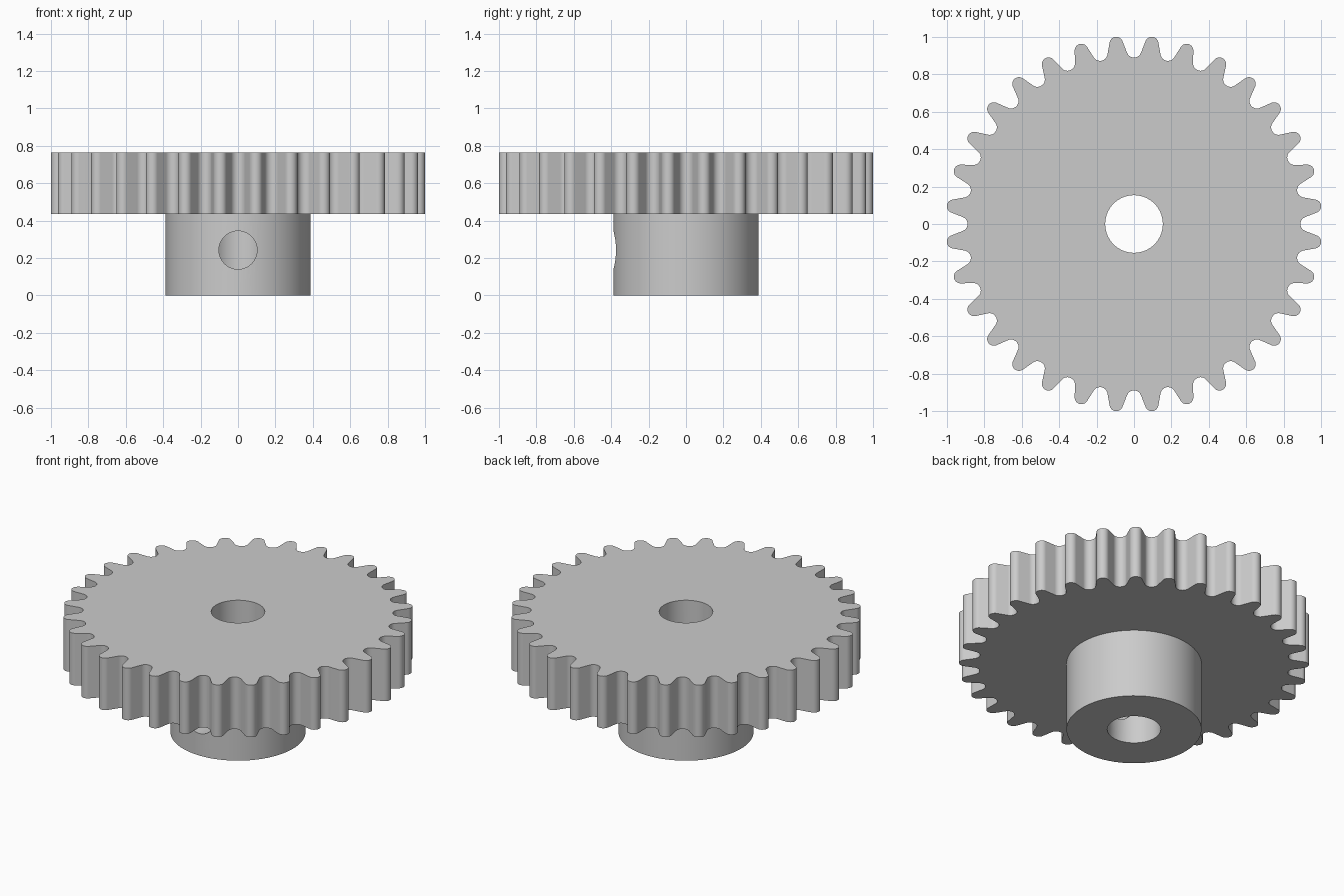
import bpy, bmesh
from math import pi, sin, cos, acos, atan2, hypot, radians

old = bpy.data.objects.get("Cube")
if old:
    bpy.data.objects.remove(old, do_unlink=True)

TEETH = 32
HALF = pi / TEETH
PLATE_Z, TOP_Z = 0.435, 0.765
TIP_R, TIP_C = 0.036, 0.969      # tooth tip arc: radius, distance from axis
ROOT_R, ROOT_C = 0.04, 0.93      # gap arc
HUB_R, BORE_R = 0.388, 0.154

steel = bpy.data.materials.new("grey_steel")
steel.use_nodes = True
GREY = (0.6, 0.6, 0.6, 1)
steel.diffuse_color = GREY
steel.node_tree.nodes["Principled BSDF"].inputs["Base Color"].default_value = GREY


def arc(cx, cy, r, a0, a1, n):
    return [(cx + r * cos(a0 + (a1 - a0) * i / n),
             cy + r * sin(a0 + (a1 - a0) * i / n)) for i in range(n + 1)]


def gear_outline():
    # half a tooth, pointing along +y: tip arc, straight flank, gap arc
    gx, gy = ROOT_C * sin(HALF), ROOT_C * cos(HALF)
    dx, dy = gx, gy - TIP_C
    flank = atan2(dy, dx) + acos((TIP_R + ROOT_R) / hypot(dx, dy))
    half = arc(0, TIP_C, TIP_R, pi / 2, flank, 8)
    half += arc(gx, gy, ROOT_R, flank + pi, 1.5 * pi - HALF, 8)
    tooth = [(-x, y) for x, y in reversed(half[1:-1])] + half
    points = []
    for k in range(TEETH):
        a = -(2 * k + 1) * HALF
        points += [(x * cos(a) - y * sin(a), x * sin(a) + y * cos(a)) for x, y in tooth]
    return points


def prism(name, outline, z0, z1):
    bm = bmesh.new()
    face = bm.faces.new([bm.verts.new((x, y, z0)) for x, y in outline])
    ext = bmesh.ops.extrude_face_region(bm, geom=[face])
    verts = [v for v in ext["geom"] if isinstance(v, bmesh.types.BMVert)]
    bmesh.ops.translate(bm, verts=verts, vec=(0, 0, z1 - z0))
    bmesh.ops.recalc_face_normals(bm, faces=bm.faces)
    mesh = bpy.data.meshes.new(name)
    bm.to_mesh(mesh)
    bm.free()
    mesh.materials.append(steel)
    obj = bpy.data.objects.new(name, mesh)
    bpy.context.collection.objects.link(obj)
    return obj


def cylinder(name, r, z0, z1, n=96):
    return prism(name, arc(0, 0, r, 0, 2 * pi, n)[:-1], z0, z1)


def combine(target, other, operation):
    mod = target.modifiers.new(operation.lower(), 'BOOLEAN')
    mod.operation, mod.solver, mod.object = operation, 'EXACT', other
    bpy.context.view_layer.objects.active = target
    bpy.ops.object.modifier_apply(modifier=mod.name)
    bpy.data.objects.remove(other, do_unlink=True)


# toothed plate with hub below
gear = prism("gear_with_hub", gear_outline(), PLATE_Z, TOP_Z)
combine(gear, cylinder("hub", HUB_R, 0, 0.6), 'UNION')

# shaft bore
combine(gear, cylinder("bore_cutter", BORE_R, -0.2, 1), 'DIFFERENCE')

# set screw hole from the front of the hub into the bore
screw = cylinder("screw_cutter", 0.102, 0, 0.6, 64)
screw.rotation_euler.x = radians(90)
screw.location.z = 0.242
bpy.context.view_layer.update()
combine(gear, screw, 'DIFFERENCE')

bpy.ops.object.select_all(action='DESELECT')
gear.select_set(True)
bpy.context.view_layer.objects.active = gear
bpy.ops.object.shade_smooth_by_angle(angle=radians(30))
